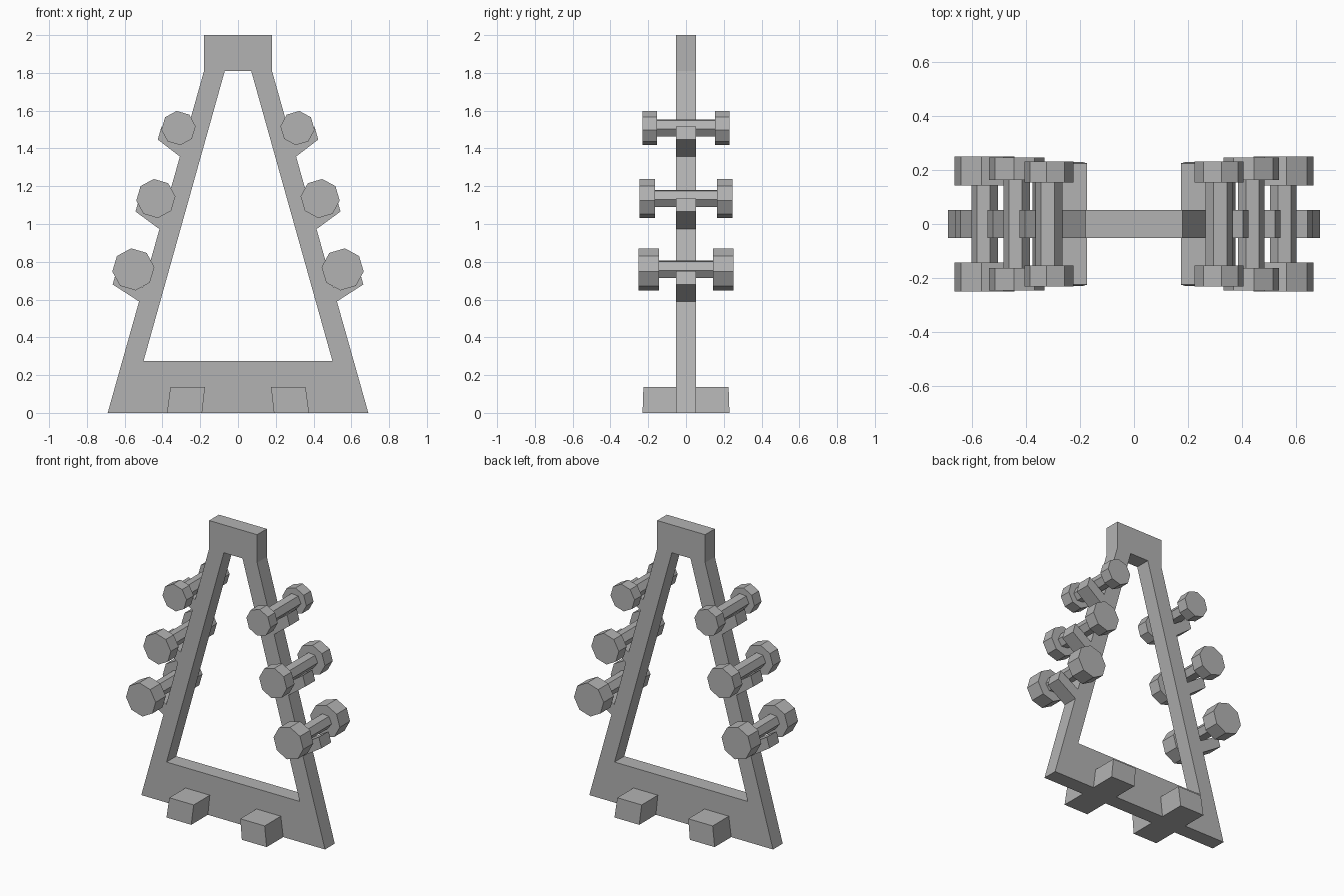
import bpy, bmesh, math
from mathutils import Matrix, Vector

cube = bpy.data.objects.get("Cube")
if cube:
    bpy.data.objects.remove(cube, do_unlink=True)

GREY = (0.45, 0.45, 0.45, 1)
metal = bpy.data.materials.new("grey_metal")
metal.use_nodes = True
metal.diffuse_color = GREY
metal.node_tree.nodes["Principled BSDF"].inputs["Base Color"].default_value = GREY


def finish(name, bm):
    """Turn the right-hand half into an object mirrored across x."""
    bmesh.ops.recalc_face_normals(bm, faces=bm.faces)
    mesh = bpy.data.meshes.new(name)
    bm.to_mesh(mesh)
    bm.free()
    mesh.materials.append(metal)
    obj = bpy.data.objects.new(name, mesh)
    bpy.context.collection.objects.link(obj)
    obj.modifiers.new("Mirror", 'MIRROR')
    return obj


def prism(bm, profile, half_depth):
    """Extrude an x-z outline symmetrically along y."""
    face = bm.faces.new([bm.verts.new((x, -half_depth, z)) for x, z in profile])
    grown = bmesh.ops.extrude_face_region(bm, geom=[face], use_keep_orig=True)
    verts = [g for g in grown["geom"] if isinstance(g, bmesh.types.BMVert)]
    bmesh.ops.translate(bm, verts=verts, vec=(0, 2 * half_depth, 0))


def bar(bm, x, z, radius, sides, y0, y1):
    """Faceted bar along y, turned slightly as it rests in its hook."""
    turn = Matrix.Rotation(math.radians(6), 4, 'Y')
    ring = [turn @ Vector((math.cos(a), 0, math.sin(a))) * radius
            for a in (math.tau * i / sides for i in range(sides))]
    loops = [[bm.verts.new((x + p.x, y, z + p.z)) for p in ring] for y in (y0, y1)]
    for loop in loops:
        bm.faces.new(loop)
    for i in range(sides):
        j = (i + 1) % sides
        bm.faces.new((loops[0][i], loops[0][j], loops[1][j], loops[1][i]))


# A-shaped frame half: outer edge with three sloping hooks, then inner edge
def edge_x(z):
    return 0.69 - 0.51 * z / 1.81


outline = [(0, 0), (0.69, 0)]
for base_z, dx, dz in [(0.59, 0.14, 0.09), (0.973, 0.127, 0.093), (1.357, 0.117, 0.09)]:
    base_x = edge_x(base_z)
    outline += [(base_x, base_z), (base_x + dx, base_z + dz),
                (base_x + dx - 0.02, base_z + dz + 0.07),
                (edge_x(base_z + 0.075), base_z + 0.075)]
outline += [(0.18, 1.81), (0.18, 2), (0, 2), (0, 1.81), (0.07, 1.81), (0.5, 0.275), (0, 0.275)]
bm = bmesh.new()
prism(bm, outline, 0.052)
seam = [f for f in bm.faces if all(abs(v.co.x) < 1e-5 for v in f.verts)]
bmesh.ops.delete(bm, geom=seam, context='FACES_ONLY')
finish("rack_frame", bm)

# Feet crossing under the base
bm = bmesh.new()
prism(bm, [(0.19, 0), (0.376, 0), (0.358, 0.137), (0.175, 0.137)], 0.23)
for v in bm.verts:
    if v.co.z > 0.1:
        v.co.y *= 0.98
finish("feet", bm)

# Dumbbells: hexagonal handle with an octagonal head at each end
for name, x, z, radius, inner, outer in [
        ("lower_dumbbells", 0.554, 0.76, 0.112, 0.142, 0.251),
        ("middle_dumbbells", 0.435, 1.135, 0.104, 0.163, 0.247),
        ("upper_dumbbells", 0.315, 1.508, 0.091, 0.154, 0.231)]:
    bm = bmesh.new()
    bar(bm, x, z, 0.05, 6, -inner - 0.01, inner + 0.01)
    for side in (-1, 1):
        bar(bm, x, z, radius, 8, side * inner, side * outer)
    finish(name, bm)
